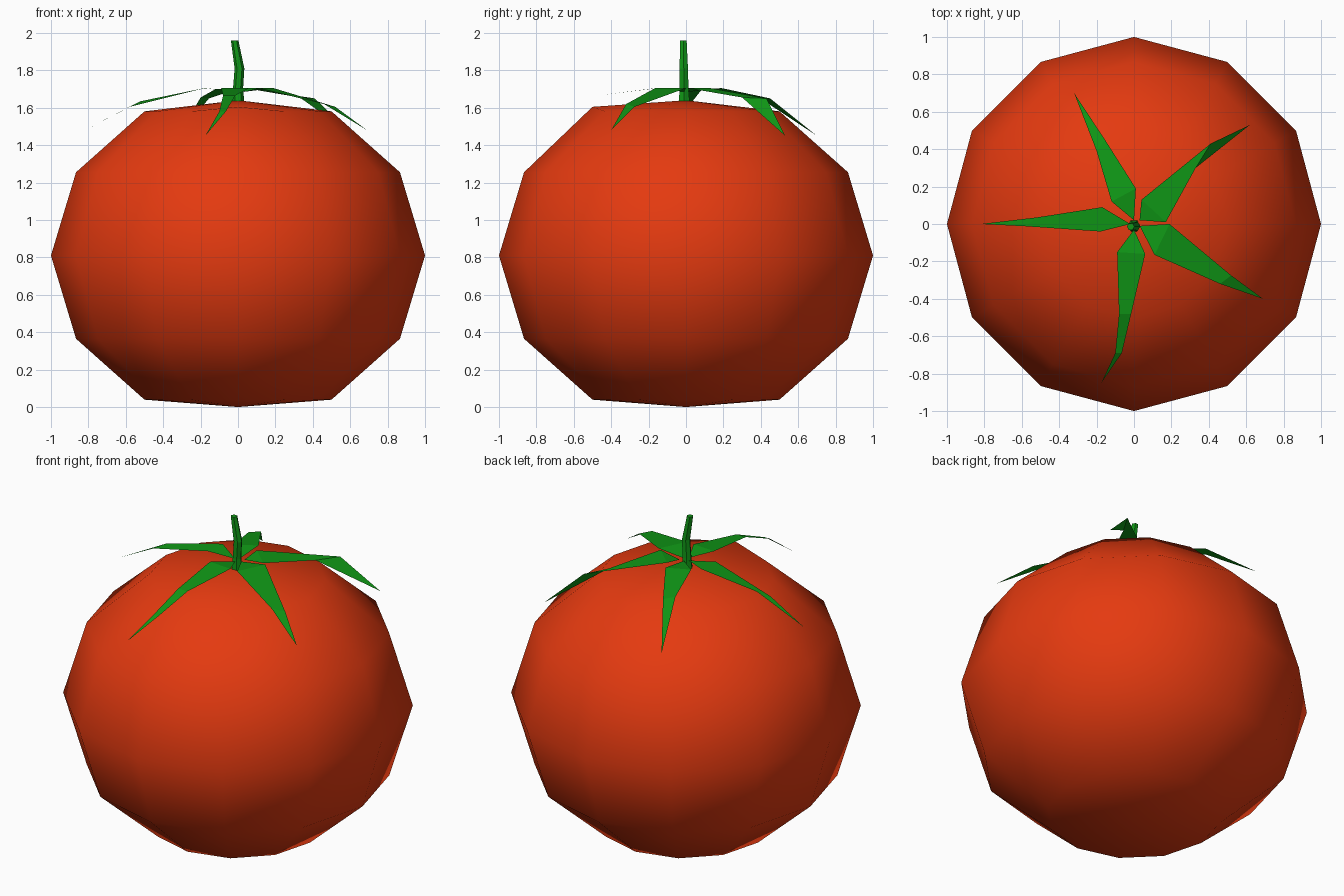
import bpy
import math

if "Cube" in bpy.data.objects:
    bpy.data.objects.remove(bpy.data.objects["Cube"])


def material(name, rgb):
    m = bpy.data.materials.new(name)
    m.diffuse_color = (*rgb, 1)
    m.use_nodes = True
    m.node_tree.nodes["Principled BSDF"].inputs["Base Color"].default_value = m.diffuse_color
    return m


RED = material("tomato red", (0.78, 0.042, 0.005))
GREEN = material("leaf green", (0.005, 0.31, 0.008))


def make(name, verts, faces, mat, smooth=False):
    me = bpy.data.meshes.new(name)
    me.from_pydata(verts, [], faces)
    me.materials.append(mat)
    for p in me.polygons:
        p.use_smooth = smooth
    ob = bpy.data.objects.new(name, me)
    bpy.context.collection.objects.link(ob)
    return ob


def bands(n, rings):
    """Quads joining consecutive rings of n points, bottom to top."""
    return [(k * n + i, k * n + (i + 1) % n, (k + 1) * n + (i + 1) % n, (k + 1) * n + i)
            for k in range(rings - 1) for i in range(n)]


# fruit: squashed 12-sided sphere with flattened poles
N = 12
verts = []
for k in range(1, 6):
    lat = math.radians(-90 + 30 * k)
    for i in range(N):
        a = 2 * math.pi * i / N
        verts.append([math.cos(lat) * math.cos(a), math.cos(lat) * math.sin(a),
                      0.81 + 0.89 * math.sin(lat)])
verts[4 * N + 9][2] = 1.605          # slight bump at the front of the shoulder
faces = bands(N, 5)
bottom, top = len(verts), len(verts) + 1
verts += [[0, 0, 0.0], [0, 0, 1.64]]
for i in range(N):
    j = (i + 1) % N
    faces += [(bottom, j, i), (top, 4 * N + i, 4 * N + j)]
make("fruit", verts, faces, RED, True)

# stem: bent six-sided stalk
S = 6
verts = []
for cx, cy, z, r in [(0, -0.01, 1.62, 0.035), (0, -0.01, 1.70, 0.027),
                     (0.008, -0.012, 1.81, 0.026), (-0.018, -0.014, 1.96, 0.02)]:
    for i in range(S):
        a = 2 * math.pi * i / S
        verts.append((cx + r * math.cos(a), cy + r * math.sin(a), z))
make("stem", verts, bands(S, 4) + [tuple(range(3 * S, 4 * S)), tuple(range(S))[::-1]], GREEN)

# sepals: root, pairs of (left, right) edge points going outwards, tip
SEPALS = {
    "left": [(-.02, 0, 1.685), (-.18, -.04, 1.705), (-.17, .09, 1.705),
             (-.58, -.012, 1.605), (-.52, .035, 1.635), (-.82, 0, 1.48)],
    "back": [(0, .02, 1.685), (-.12, .12, 1.70), (.01, .19, 1.705),
             (-.20, .39, 1.655), (-.155, .45, 1.65), (-.32, .70, 1.45)],
    "back_right": [(.03, .02, 1.685), (.17, .01, 1.705), (.04, .13, 1.705),
                   (.33, .30, 1.655), (.41, .43, 1.65), (.62, .53, 1.45)],
    "front_right": [(.03, -.01, 1.685), (.11, -.165, 1.705), (.19, 0, 1.705),
                    (.46, -.32, 1.62), (.52, -.275, 1.605), (.69, -.40, 1.48)],
    "front": [(0, -.03, 1.685), (-.09, -.15, 1.705), (.06, -.16, 1.705),
              (-.08, -.48, 1.665), (-.015, -.48, 1.665),
              (-.10, -.69, 1.58), (-.065, -.69, 1.58), (-.175, -.85, 1.45)],
}
for name, pts in SEPALS.items():
    tip = len(pts) - 1
    faces = [(0, 1, 2)] + [(k, k + 2, k + 3, k + 1) for k in range(1, tip - 2, 2)]
    faces.append((tip - 2, tip, tip - 1))
    ob = make("sepal_" + name, pts, faces, GREEN)
    # every face of the sepal points up
    me = ob.data
    for p in me.polygons:
        if p.normal.z < 0:
            p.flip()
    me.update()
